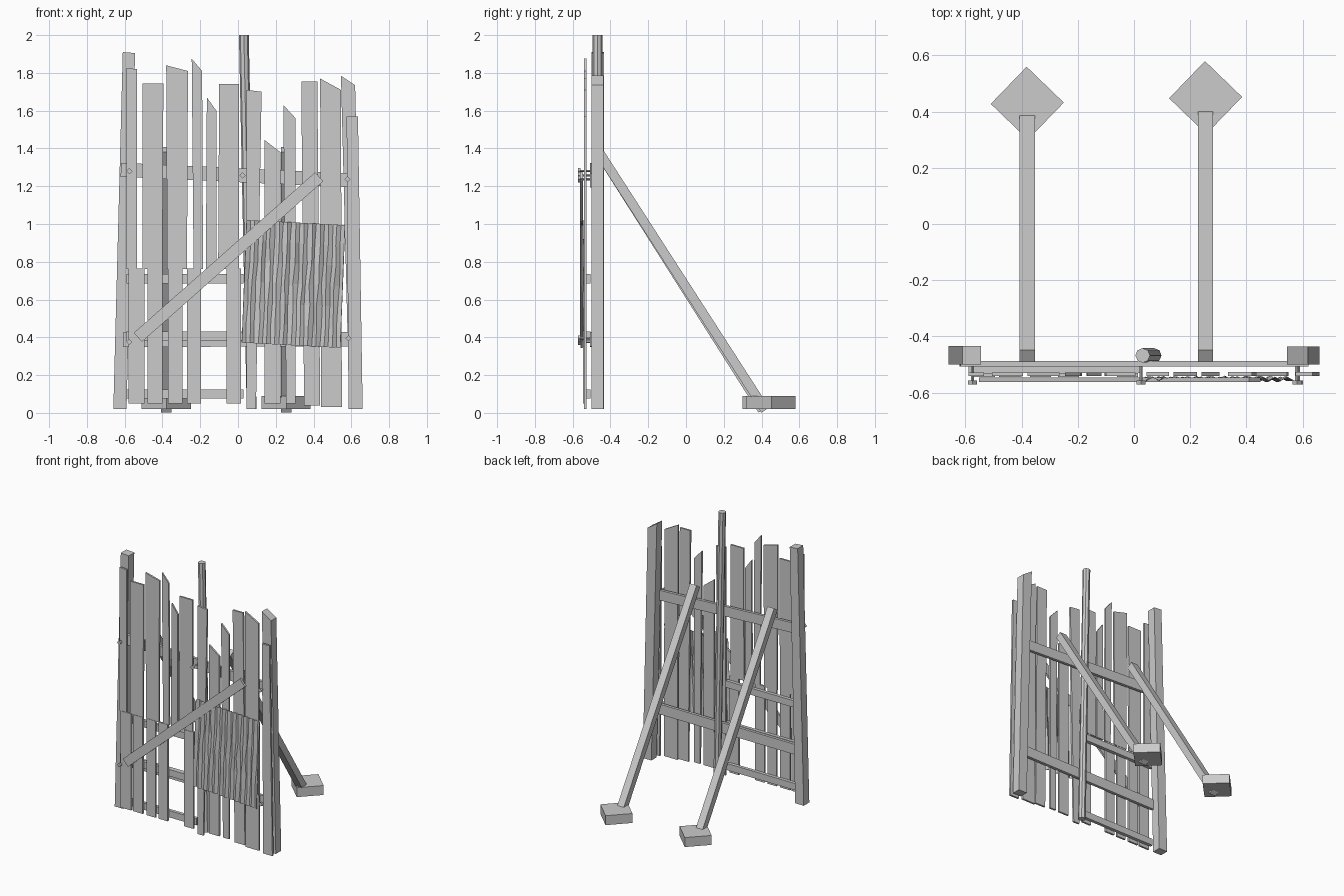
import bpy, bmesh, math, random
from mathutils import Vector

if "Cube" in bpy.data.objects:
    bpy.data.objects.remove(bpy.data.objects["Cube"])

random.seed(4)


def finish(name, bm):
    bmesh.ops.recalc_face_normals(bm, faces=bm.faces)
    me = bpy.data.meshes.new(name)
    bm.to_mesh(me)
    bm.free()
    ob = bpy.data.objects.new(name, me)
    bpy.context.collection.objects.link(ob)
    return ob


def prism(name, pts, axis, a, b):
    """Extrude a 2D outline from a to b along one axis."""
    place = {'x': lambda p, t: (t, p[0], p[1]),
             'y': lambda p, t: (p[0], t, p[1]),
             'z': lambda p, t: (p[0], p[1], t)}[axis]
    bm = bmesh.new()
    lo = [bm.verts.new(place(p, a)) for p in pts]
    hi = [bm.verts.new(place(p, b)) for p in pts]
    bm.faces.new(lo)
    bm.faces.new(hi[::-1])
    n = len(pts)
    for i in range(n):
        j = (i + 1) % n
        bm.faces.new((lo[i], hi[i], hi[j], lo[j]))
    return finish(name, bm)


def board(name, bottom, top, y0, y1):
    """Upright board: bottom = (x0, x1, z), top = (x0, x1, z_left, z_right)."""
    return prism(name, [(bottom[0], bottom[2]), (bottom[1], bottom[2]),
                        (top[1], top[3]), (top[0], top[2])], 'y', y0, y1)


def bar(p, q, half):
    """Rectangle outline around the segment p-q."""
    p, q = Vector(p), Vector(q)
    d = (q - p).normalized()
    n = Vector((-d.y, d.x)) * half
    return [p - n, q - n, q + n, p + n]


def rod(name, p, q, r0, r1, sides):
    p, q = Vector(p), Vector(q)
    bm = bmesh.new()
    bmesh.ops.create_cone(bm, cap_ends=True, segments=sides, radius1=r0, radius2=r1,
                          depth=(q - p).length)
    ob = finish(name, bm)
    ob.rotation_mode = 'QUATERNION'
    ob.rotation_quaternion = (q - p).to_track_quat('Z', 'Y')
    ob.location = (p + q) / 2
    return ob


# Corner posts and round centre pole
board("left_post", (-0.66, -0.59, 0.02), (-0.61, -0.545, 1.91, 1.905), -0.5, -0.435)
board("right_post", (0.59, 0.66, 0.02), (0.545, 0.62, 1.785, 1.735), -0.5, -0.437)
rod("centre_pole", (0.072, -0.468, 0.02), (0.031, -0.468, 2.0), 0.026, 0.026, 8)

# Long rails, then short rails of the low fence panel
prism("upper_rail", bar((-0.62, 1.287), (0.62, 1.23), 0.037), 'y', -0.508, -0.487)
prism("lower_rail", bar((-0.61, 0.387), (0.61, 0.39), 0.038), 'y', -0.508, -0.487)
for i, z in enumerate((0.71, 0.405, 0.1)):
    prism(f"short_rail_{i}", bar((-0.59, z), (0.03, z), 0.025), 'y', -0.53, -0.506)

# Tall broken planks over the low panel
tall = [((-0.59, -0.535), (-0.59, -0.535, 1.825, 1.82)),
        ((-0.505, -0.4), (-0.505, -0.395, 1.745, 1.745)),
        ((-0.375, -0.27), (-0.38, -0.265, 1.84, 1.81)),
        ((-0.235, -0.185), (-0.245, -0.19, 1.875, 1.81)),
        ((-0.17, -0.115), (-0.165, -0.115, 1.67, 1.6)),
        ((-0.105, 0.005), (-0.1, 0.005, 1.74, 1.74))]
for i, (b, t) in enumerate(tall):
    board(f"tall_plank_{i}", (*b, 0.762), t, -0.541, -0.528)

# Low panel planks
for i, (a, b) in enumerate([(-0.58, -0.495), (-0.48, -0.4), (-0.37, -0.295),
                            (-0.27, -0.195), (-0.06, 0.015)]):
    board(f"low_plank_{i}", (a, b, 0.05), (a, b, 0.765, 0.765), -0.544, -0.53)

# Full height planks on the right half
full = [((0.045, 0.095, 0.02), (0.045, 0.125, 1.71, 1.7)),
        ((0.14, 0.225, 0.05), (0.14, 0.225, 1.445, 1.38)),
        ((0.255, 0.305, 0.05), (0.24, 0.305, 1.63, 1.56)),
        ((0.35, 0.435, 0.04), (0.335, 0.42, 1.755, 1.755)),
        ((0.44, 0.55, 0.03), (0.435, 0.545, 1.77, 1.71)),
        ((0.585, 0.66, 0.02), (0.575, 0.635, 1.57, 1.57))]
for i, (b, t) in enumerate(full):
    board(f"full_plank_{i}", b, t, -0.541, -0.527)

# Diagonal board across the front
prism("diagonal_board", bar((-0.53, 0.4), (0.43, 1.25), 0.032), 'y', -0.562, -0.546)

# Dented corrugated sheet
cols, rows = 24, 6
bm = bmesh.new()
grid = []
for j in range(rows + 1):
    v = j / rows
    line = []
    for i in range(cols + 1):
        u = i / cols
        x = (0.02 + 0.025 * v) + 0.522 * u
        z = 0.372 + 0.65 * v - 0.028 * u
        y = -0.551 + (0.006 if i % 2 else -0.006)
        if 0 < i < cols and 0 < j < rows:
            x += random.uniform(-0.005, 0.005)
            y += random.uniform(-0.004, 0.004)
        line.append(bm.verts.new((x, y, z)))
    grid.append(line)
for j in range(rows):
    for i in range(cols):
        bm.faces.new((grid[j][i], grid[j][i + 1], grid[j + 1][i + 1], grid[j + 1][i]))
sheet = finish("corrugated_sheet", bm)
m = sheet.modifiers.new("thickness", 'SOLIDIFY')
m.thickness = 0.003
m.offset = 0

# Rail nails: square heads on thin shanks
for i, (x, z) in enumerate([(-0.575, 1.28), (0.025, 1.258), (0.58, 1.237),
                            (-0.575, 0.375), (0.585, 0.395)]):
    rod(f"nail_head_{i}", (x, -0.558, z), (x, -0.572, z), 0.016, 0.016, 4)
    rod(f"nail_shank_{i}", (x, -0.5, z), (x, -0.56, z), 0.006, 0.006, 4)

# Rear braces standing on turned foot blocks
for side, x, yo, fx, fy in (("left", -0.38, 0.0, -0.38, 0.43),
                            ("right", 0.255, 0.015, 0.255, 0.45)):
    prism(f"{side}_brace", bar((-0.47, 1.395), (0.405 + yo, 0.015), 0.025), 'x',
          x - 0.027, x + 0.027)
    prism(f"{side}_foot_block",
          [(fx + 0.13 * math.cos(a), fy + 0.13 * math.sin(a))
           for a in (math.radians(1 + 90 * k) for k in range(4))], 'z', 0.02, 0.09)
